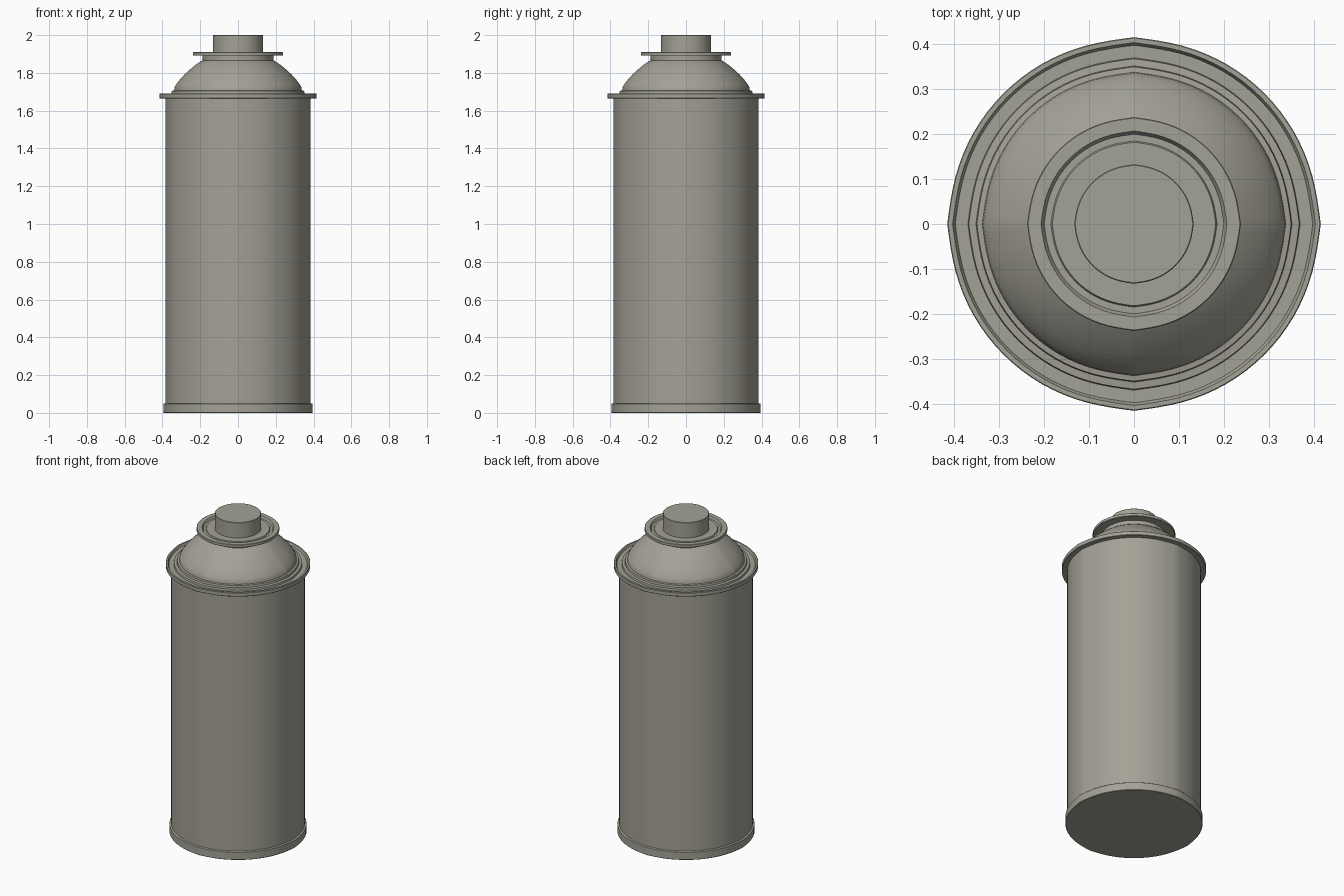
import bpy, bmesh, math

if "Cube" in bpy.data.objects:
    bpy.data.objects.remove(bpy.data.objects["Cube"])

SPANS, STEPS = 6, 4   # cage spans per quarter, samples per span

metal = bpy.data.materials.new("grey_metal")
metal.diffuse_color = (0.37, 0.36, 0.305, 1)
metal.use_nodes = True
metal.node_tree.nodes["Principled BSDF"].inputs["Base Color"].default_value = metal.diffuse_color


def quarter_section():
    """Unit quarter arc: smoothed cage with its ends held on the axes."""
    p = [(math.cos(math.pi / 2 * i / SPANS), math.sin(math.pi / 2 * i / SPANS))
         for i in range(SPANS + 1)]
    first = tuple(2 * a - b for a, b in zip(p[0], p[1]))
    last = tuple(2 * a - b for a, b in zip(p[-1], p[-2]))
    p = [first] + p + [last]
    out = []
    for i in range(SPANS):
        for s in range(STEPS):
            t = s / STEPS
            w = ((1 - t) ** 3 / 6, (3 * t**3 - 6 * t**2 + 4) / 6,
                 (-3 * t**3 + 3 * t**2 + 3 * t + 1) / 6, t**3 / 6)
            out.append(tuple(sum(w[k] * p[i + k][c] for k in range(4)) for c in (0, 1)))
    return out


# Full cross-section, repeated over four quarters (slightly pointed on the axes)
quarter = quarter_section()
SECTION = []
for q in range(4):
    for x, y in quarter:
        for _ in range(q):
            x, y = -y, x
        SECTION.append((x, y))


def lathe(name, profile):
    """Sweep an (r, z) profile around z, capping both ends."""
    bm = bmesh.new()
    rings = [[bm.verts.new((r * x, r * y, z)) for x, y in SECTION] for r, z in profile]
    n = len(SECTION)
    for a, b in zip(rings, rings[1:]):
        for i in range(n):
            j = (i + 1) % n
            bm.faces.new((a[i], a[j], b[j], b[i]))
    bm.faces.new(rings[0][::-1])
    bm.faces.new(rings[-1])
    mesh = bpy.data.meshes.new(name)
    bm.to_mesh(mesh)
    bm.free()
    mesh.materials.append(metal)
    ob = bpy.data.objects.new(name, mesh)
    bpy.context.collection.objects.link(ob)
    bpy.ops.object.select_all(action='DESELECT')
    ob.select_set(True)
    bpy.context.view_layer.objects.active = ob
    bpy.ops.object.shade_smooth_by_angle(angle=math.radians(40))
    return ob


# Can: bottom rim, cylinder, rolled top flange, stepped shoulder, dome and neck
lathe("can_body", [
    (0.393, 0), (0.395, 0.002), (0.395, 0.048), (0.393, 0.05), (0.385, 0.051),
    (0.385, 1.665), (0.414, 1.665), (0.416, 1.667), (0.416, 1.688), (0.414, 1.69),
    (0.404, 1.69), (0.398, 1.678), (0.37, 1.678), (0.368, 1.69), (0.352, 1.692),
    (0.35, 1.705), (0.338, 1.707), (0.336, 1.722), (0.328, 1.738), (0.308, 1.765),
    (0.283, 1.792), (0.256, 1.817), (0.228, 1.84), (0.2, 1.86),
    (0.187, 1.866), (0.187, 1.892)])

# Valve cup: disc with a raised lip and a shallow channel
lathe("valve_cup", [
    (0.18, 1.891), (0.236, 1.891), (0.238, 1.893), (0.238, 1.908), (0.236, 1.91),
    (0.207, 1.91), (0.2, 1.898), (0.185, 1.898), (0.182, 1.904), (0.13, 1.904)])

# Press button
lathe("button", [(0.133, 1.9), (0.133, 1.998), (0.131, 2.0)])
